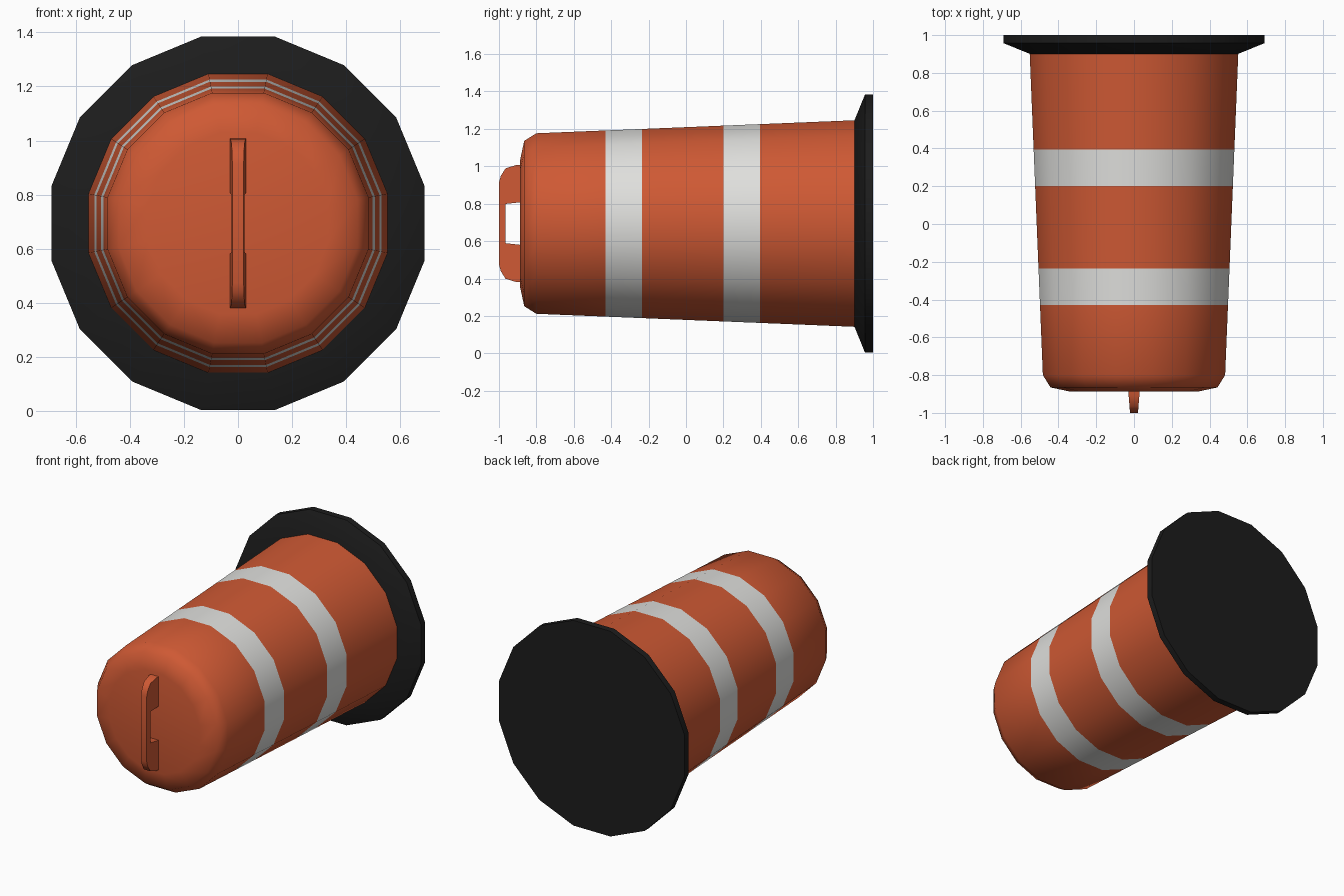
import bpy, bmesh, math

if "Cube" in bpy.data.objects:
    bpy.data.objects.remove(bpy.data.objects["Cube"])

CZ = 0.694      # height of the drum's axis
SIDES = 16
K = 1 / math.cos(math.pi / SIDES)   # flat-to-corner radius factor


def material(name, rgb):
    m = bpy.data.materials.new(name)
    m.diffuse_color = (*rgb, 1)
    m.use_nodes = True
    m.node_tree.nodes["Principled BSDF"].inputs["Base Color"].default_value = m.diffuse_color
    return m


orange = material("orange", (0.62, 0.10, 0.034))
white = material("reflective_white", (0.74, 0.74, 0.72))
black = material("black_rubber", (0.012, 0.012, 0.012))


def finish(bm, name, mats, angle):
    bmesh.ops.recalc_face_normals(bm, faces=bm.faces)
    me = bpy.data.meshes.new(name)
    bm.to_mesh(me)
    bm.free()
    ob = bpy.data.objects.new(name, me)
    bpy.context.collection.objects.link(ob)
    for m in mats:
        me.materials.append(m)
    bpy.ops.object.select_all(action='DESELECT')
    ob.select_set(True)
    bpy.context.view_layer.objects.active = ob
    bpy.ops.object.shade_smooth_by_angle(angle=math.radians(angle))
    return ob


def lathe(profile):
    """Closed 16-sided solid around the y axis from (y, flat radius) points."""
    bm = bmesh.new()
    rings = []
    for y, r in profile:
        angles = [(i + 0.5) * math.tau / SIDES for i in range(SIDES)]
        rings.append([bm.verts.new((r * K * math.cos(a), y, CZ + r * K * math.sin(a)))
                      for a in angles])
    for a, b in zip(rings, rings[1:]):
        for i in range(SIDES):
            j = (i + 1) % SIDES
            bm.faces.new((a[i], a[j], b[j], b[i]))
    bm.faces.new(rings[0])
    bm.faces.new(rings[-1])
    return bm


# Drum body with two reflective bands
def wall(y):
    return 0.4825 + (y + 0.8) * (0.552 - 0.4825) / 1.7


bands = [(-0.43, -0.235), (0.2, 0.395)]
profile = [(-0.888, 0.335), (-0.865, 0.442), (-0.8, wall(-0.8))]
profile += [(y, wall(y)) for band in bands for y in band] + [(0.9, wall(0.9))]
bm = lathe(profile)
for f in bm.faces:
    y = f.calc_center_median().y
    f.material_index = int(any(a < y < b for a, b in bands))
finish(bm, "drum_body", [orange, white], 60)

# Rubber base
finish(lathe([(0.9, 0.55), (0.957, 0.69), (1.0, 0.69)]), "rubber_base", [black], 40)

# Carry handle: C-shaped outline (y, offset from axis), mirrored, tapering to its tip
half = [(-0.965, 0.105), (-0.875, 0.115), (-0.875, 0.315), (-0.91, 0.312),
        (-0.965, 0.295), (-0.99, 0.255), (-1.0, 0.22)]
outline = half + [(y, -z) for y, z in reversed(half)]
bm = bmesh.new()
loops = []
for s in (-1, 1):
    loops.append([bm.verts.new((s * (0.03 - 0.08 * (-0.888 - y)), y, CZ + z))
                  for y, z in outline])
    bm.faces.new(loops[-1])
n = len(outline)
for i in range(n):
    j = (i + 1) % n
    bm.faces.new((loops[0][i], loops[0][j], loops[1][j], loops[1][i]))
finish(bm, "carry_handle", [orange], 45)
